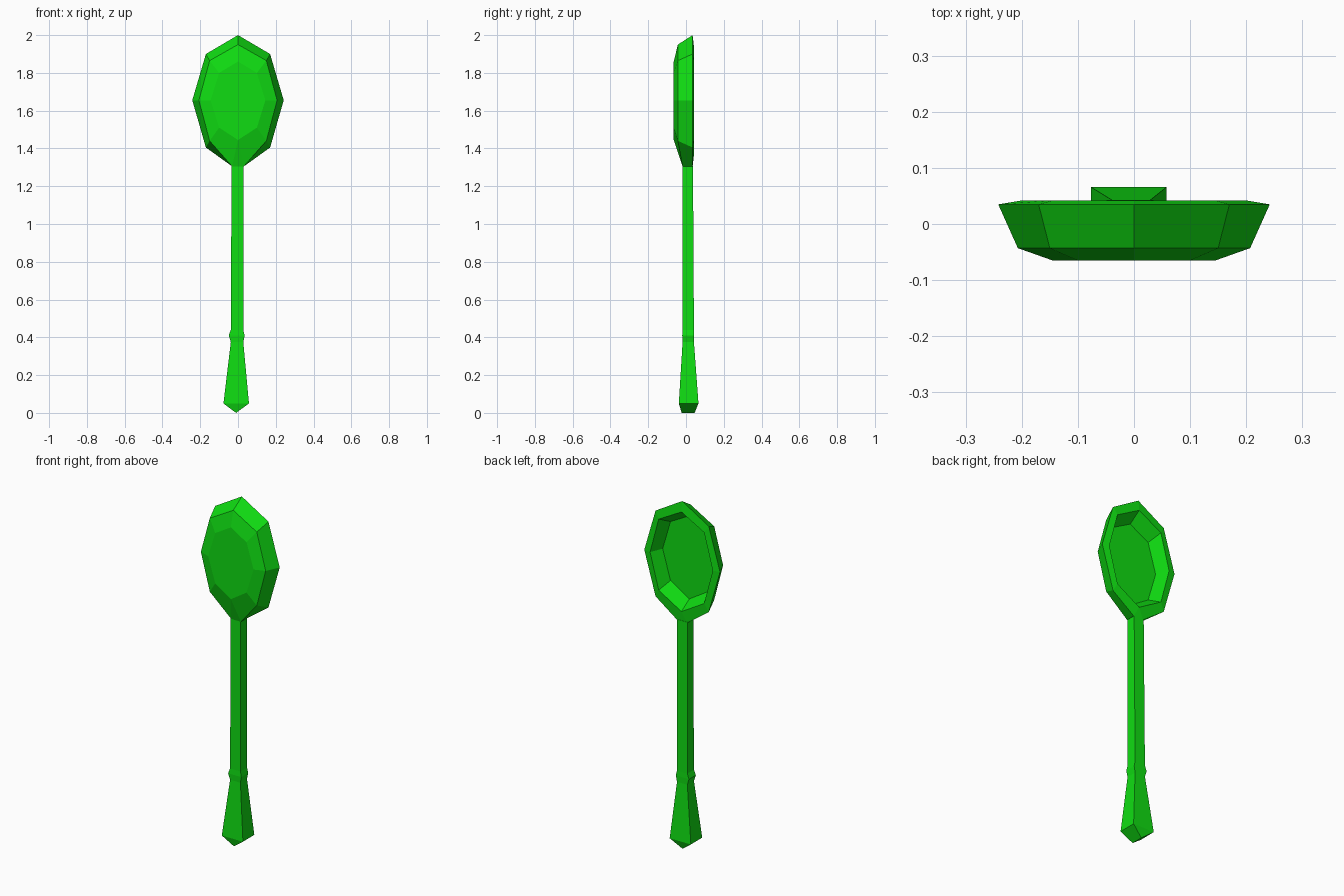
import bpy, bmesh

if "Cube" in bpy.data.objects:
    bpy.data.objects.remove(bpy.data.objects["Cube"])

green = bpy.data.materials.new("bright_green")
green.use_nodes = True
green.diffuse_color = (0.005, 0.72, 0.006, 1)
green.node_tree.nodes["Principled BSDF"].inputs["Base Color"].default_value = green.diffuse_color


def loft(name, loops, weld=0.0005):
    """Bridge equal-length closed loops and cap both ends."""
    bm = bmesh.new()
    rings = [[bm.verts.new(p) for p in loop] for loop in loops]
    n = len(rings[0])
    for a, b in zip(rings, rings[1:]):
        for i in range(n):
            j = (i + 1) % n
            bm.faces.new((a[i], a[j], b[j], b[i]))
    bm.faces.new(rings[0][::-1])
    bm.faces.new(rings[-1])
    bmesh.ops.remove_doubles(bm, verts=bm.verts, dist=weld)
    bmesh.ops.recalc_face_normals(bm, faces=bm.faces)
    mesh = bpy.data.meshes.new(name)
    bm.to_mesh(mesh)
    bm.free()
    mesh.materials.append(green)
    obj = bpy.data.objects.new(name, mesh)
    bpy.context.collection.objects.link(obj)
    return obj


def bowl_loop(y, half, neck_y=None):
    """Mirror a half outline (x, z), top to bottom, into a closed loop."""
    ys = [y] * (len(half) - 1) + [y if neck_y is None else neck_y]
    right = [(x, d, z) for (x, z), d in zip(half, ys)]
    left = [(-x, d, z) for x, d, z in reversed(right[1:])]
    return right + left


# Bowl: outer front face, bevel, rim, then the hollow at the back
loft("spoon_bowl", [
    bowl_loop(-0.065, [(0, 1.86), (0.10, 1.80), (0.145, 1.655), (0.10, 1.51), (0, 1.445)]),
    bowl_loop(-0.043, [(0, 1.95), (0.15, 1.865), (0.207, 1.655), (0.15, 1.44), (0.031, 1.305)], -0.018),
    bowl_loop(0.035, [(0, 2.0), (0.17, 1.90), (0.242, 1.655), (0.17, 1.405), (0.031, 1.305)]),
    bowl_loop(0.042, [(0, 1.94), (0.145, 1.86), (0.20, 1.655), (0.145, 1.45), (0, 1.365)]),
    bowl_loop(-0.03, [(0, 1.89), (0.12, 1.825), (0.17, 1.655), (0.12, 1.485), (0, 1.41)]),
])


def section(z, left, right, front, back):
    return [(left, front, z), (right, front, z), (right, back, z), (left, back, z)]


# Handle: wedge tip, flared grip, collar and straight shaft
loft("spoon_handle", [
    section(0.0, -0.010, -0.010, -0.023, 0.046),
    section(0.05, -0.077, 0.058, -0.038, 0.066),
    section(0.375, -0.038, 0.028, -0.018, 0.042),
    section(0.41, -0.049, 0.035, -0.020, 0.043),
    section(0.44, -0.038, 0.028, -0.018, 0.042),
    section(1.31, -0.034, 0.030, -0.018, 0.037),
])
